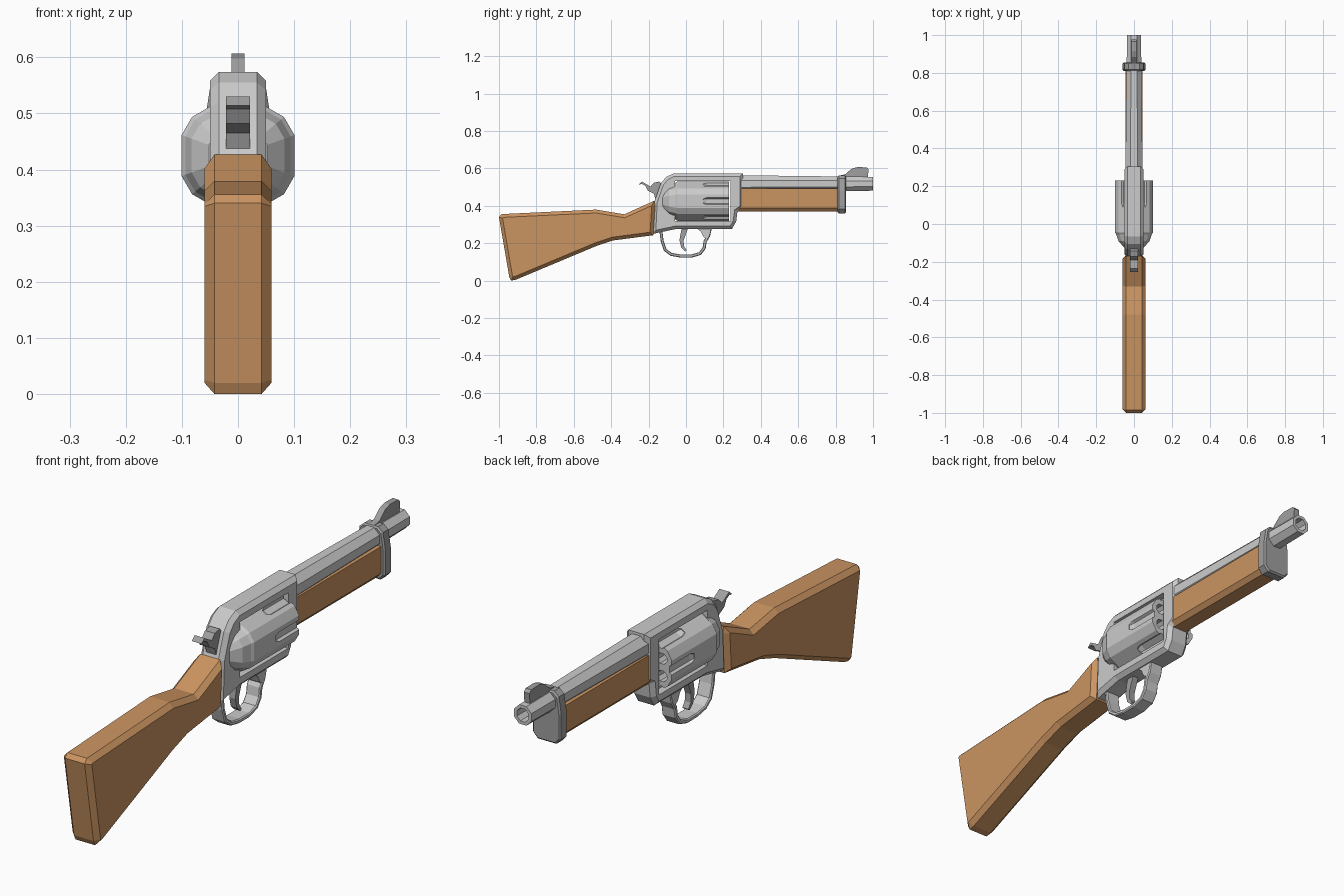
import bpy, bmesh, math
from mathutils import Vector, Matrix

if "Cube" in bpy.data.objects:
    bpy.data.objects.remove(bpy.data.objects["Cube"])


def material(name, rgb):
    m = bpy.data.materials.new(name)
    m.diffuse_color = (*rgb, 1)
    m.use_nodes = True
    m.node_tree.nodes["Principled BSDF"].inputs["Base Color"].default_value = m.diffuse_color
    return m


wood = material("wood", (0.60, 0.30, 0.12))
dark = material("dark_steel", (0.35, 0.35, 0.35))
steel = material("steel", (0.75, 0.75, 0.75))


def loft(name, rings, mat):
    """Skin a list of equal-length point rings and cap both ends."""
    bm = bmesh.new()
    vs = [[bm.verts.new(p) for p in r] for r in rings]
    n = len(vs[0])
    for a, b in zip(vs, vs[1:]):
        for i in range(n):
            j = (i + 1) % n
            bm.faces.new((a[i], a[j], b[j], b[i]))
    bm.faces.new(vs[0])
    bm.faces.new(vs[-1])
    bmesh.ops.recalc_face_normals(bm, faces=bm.faces)
    me = bpy.data.meshes.new(name)
    bm.to_mesh(me)
    bm.free()
    ob = bpy.data.objects.new(name, me)
    bpy.context.collection.objects.link(ob)
    me.materials.append(mat)
    return ob


def inset(pts, c):
    """Move a closed 2D outline inwards by c with mitred corners."""
    p = [Vector(q) for q in pts]
    area = sum(p[i - 1].x * p[i].y - p[i].x * p[i - 1].y for i in range(len(p)))
    s = 1 if area > 0 else -1
    out = []
    for i in range(len(p)):
        d1 = (p[i] - p[i - 1]).normalized()
        d2 = (p[(i + 1) % len(p)] - p[i]).normalized()
        n1, n2 = Vector((-d1.y, d1.x)), Vector((-d2.y, d2.x))
        out.append(p[i] + (n1 + n2) * (s * c / (1 + n1.dot(n2))))
    return out


def slab(name, pts, w, c, mat):
    """Side outline (y, z) extruded to half width w with chamfer c."""
    full, small = [Vector(p) for p in pts], inset(pts, c)
    plan = [(-w, small), (c - w, full), (w - c, full), (w, small)]
    if c == 0:
        plan = [(-w, full), (w, full)]
    return loft(name, [[(x, *p) for p in ring] for x, ring in plan], mat)


def ribbon(path, t0, t1):
    """Closed outline around a centre path, tapering from t0 to t1 thick."""
    p = [Vector(q) for q in path]
    left, right = [], []
    for i, q in enumerate(p):
        d = (p[min(i + 1, len(p) - 1)] - p[max(i - 1, 0)]).normalized()
        n = Vector((-d.y, d.x)) * (t0 + (t1 - t0) * i / (len(p) - 1)) / 2
        left.append(q + n)
        right.append(q - n)
    return left + right[::-1]


def circle(y, r, z, angles, x=0):
    return [(x + r * math.cos(math.radians(a)), y, z + r * math.sin(math.radians(a)))
            for a in angles]


def cut(ob, cutters):
    for k in cutters:
        k.hide_render = True
        m = ob.modifiers.new("cut", 'BOOLEAN')
        m.operation, m.solver, m.object = 'DIFFERENCE', 'EXACT', k
        bpy.context.view_layer.objects.active = ob
        bpy.ops.object.modifier_apply(modifier=m.name)
        bpy.data.objects.remove(k)


# Shoulder stock
slab("stock", [(-1, 0.34), (-0.985, 0.356), (-0.48, 0.38), (-0.33, 0.355),
               (-0.17, 0.427), (-0.165, 0.40), (-0.175, 0.243), (-0.39, 0.215),
               (-0.48, 0.185), (-0.91, 0.005), (-0.935, 0.0), (-0.945, 0.02)],
     0.06, 0.018, wood)

# Receiver frame with a window for the cylinder
frame = slab("receiver_frame",
             [(-0.178, 0.25), (-0.17, 0.42), (-0.135, 0.52), (-0.105, 0.555),
              (-0.065, 0.574), (0.305, 0.574), (0.305, 0.39), (0.275, 0.37),
              (0.268, 0.315), (0.245, 0.276), (-0.055, 0.276)], 0.05, 0.016, steel)
cut(frame, [slab("window_cutter", [(-0.06, 0.318), (0.237, 0.318),
                                   (0.237, 0.533), (-0.06, 0.533)], 0.2, 0, steel)])

# Cylinder: six wide and six narrow facets, with flutes and chambers
facets = [60 * k + s for k in range(6) for s in (-20, 20)]
CZ = 0.425
drum = loft("cylinder", [circle(y, r, CZ, facets) for y, r in
                         ((-0.055, 0.1), (-0.045, 0.107), (0.231, 0.107))], steel)
cutters = []
for k in range(6):
    a = math.radians(60 * k)
    x, z = 0.113 * math.cos(a), 0.113 * math.sin(a)
    hexa = [60 * i + 30 for i in range(6)]
    cutters.append(loft("flute_cutter", [circle(0.09, 0.018, CZ + z, hexa, x),
                                         circle(0.11, 0.026, CZ + z, hexa, x),
                                         circle(0.30, 0.026, CZ + z, hexa, x)], steel))
    b = a + math.pi / 6
    octa = [45 * i + 22.5 for i in range(8)]
    x, z = 0.068 * math.cos(b), 0.068 * math.sin(b)
    cutters.append(loft("chamber_cutter", [circle(y, 0.022, CZ + z, octa, x)
                                           for y in (0.05, 0.3)], steel))
cut(drum, cutters)

# Recoil shield behind the cylinder
loft("recoil_shield", [circle(y, r, CZ, facets) for y, r in
                       ((-0.125, 0.055), (-0.09, 0.088), (-0.055, 0.1))], steel)

# Octagonal tapered barrel with an open bore
octa = [45 * i + 22.5 for i in range(8)]
loft("barrel", [circle(y, r / math.cos(math.pi / 8), 0.518, octa) for y, r in
                ((0.237, 0.046), (1.0, 0.037), (1.0, 0.025), (0.88, 0.025))], steel)

# Wooden fore-end with chamfered lower edges
half = [(0.03, 0.37), (0.046, 0.388), (0.046, 0.492)]
section = half + [(-x, z) for x, z in reversed(half)]
loft("fore_end", [[(x, y, z) for x, z in section] for y in (0.27, 0.83)], wood)

# Barrel band
half = [(0.04, 0.36), (0.06, 0.382), (0.06, 0.48), (0.05, 0.545), (0.03, 0.562)]
section = half + [(-x, z) for x, z in reversed(half)]
small = inset(section, 0.006)
loft("barrel_band", [[(x, y, z) for x, z in s] for y, s in
                     ((0.811, small), (0.817, section), (0.85, section), (0.856, small))], dark)

# Front sight
slab("front_sight", [(0.82, 0.545), (0.82, 0.562), (0.85, 0.568), (0.885, 0.598),
                     (0.915, 0.607), (0.965, 0.606), (0.976, 0.595), (0.972, 0.545)],
     0.012, 0, dark)

# Hammer with thumb spur
slab("hammer", [(-0.253, 0.514), (-0.235, 0.53), (-0.212, 0.516), (-0.19, 0.503),
                (-0.172, 0.524), (-0.142, 0.53), (-0.11, 0.50), (-0.11, 0.44),
                (-0.16, 0.425), (-0.172, 0.465), (-0.205, 0.482), (-0.218, 0.508),
                (-0.235, 0.517)], 0.021, 0, dark)

# Trigger guard
slab("trigger_guard", ribbon([(-0.135, 0.27), (-0.128, 0.215), (-0.112, 0.165),
                              (-0.08, 0.141), (-0.03, 0.132), (0.03, 0.132),
                              (0.075, 0.145), (0.097, 0.175), (0.102, 0.21),
                              (0.12, 0.24), (0.13, 0.285)], 0.016, 0.018),
     0.03, 0.004, steel)
# Guard root where it meets the frame
slab("guard_root", [(0.05, 0.285), (0.135, 0.285), (0.128, 0.25), (0.108, 0.225),
                    (0.092, 0.235), (0.08, 0.262)], 0.03, 0, steel)

# Trigger
slab("trigger", ribbon([(-0.005, 0.285), (-0.015, 0.25), (-0.024, 0.215),
                        (-0.018, 0.18), (0.0, 0.16)], 0.034, 0.01), 0.013, 0, dark)
